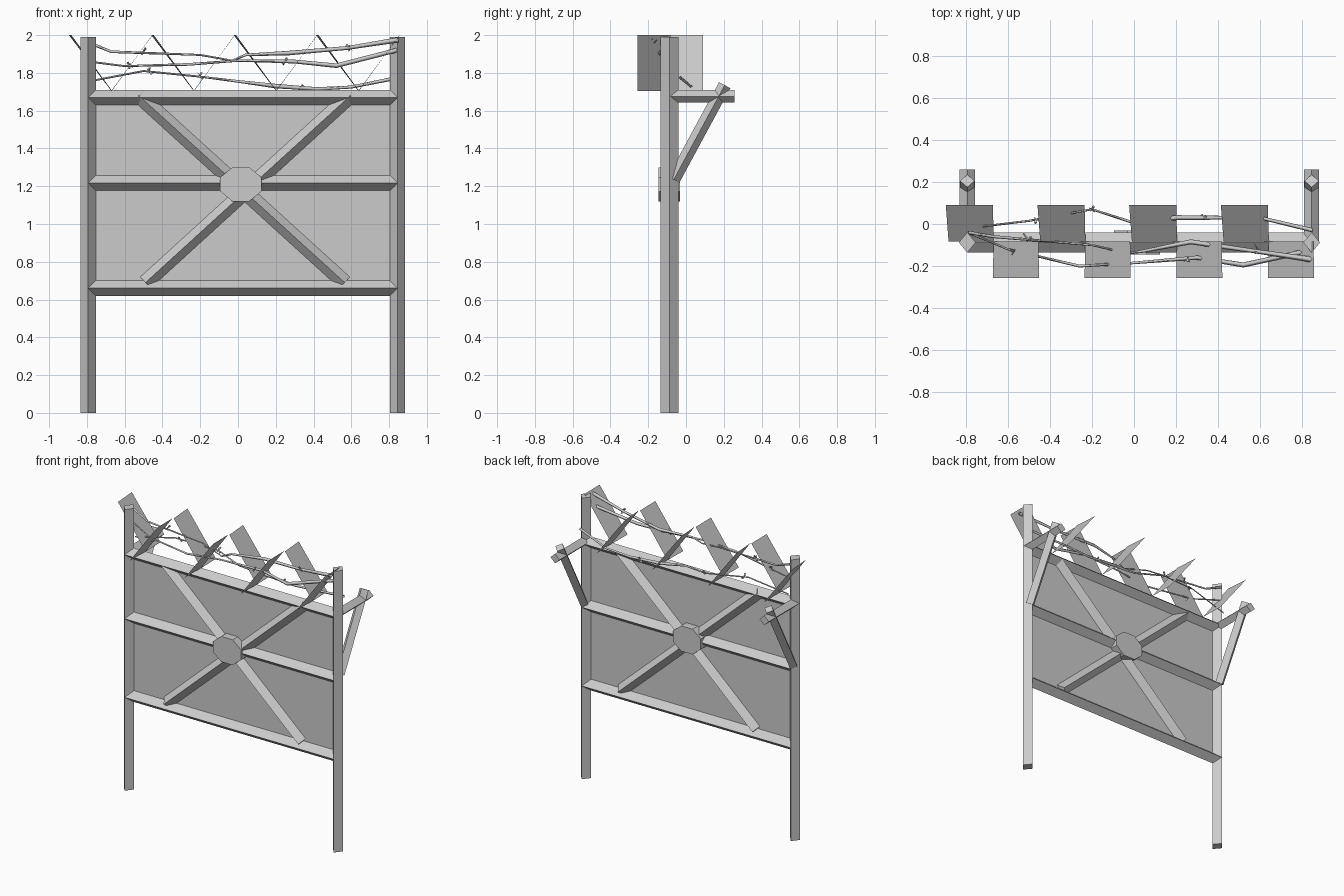
import bpy, bmesh, math
from mathutils import Vector

if "Cube" in bpy.data.objects:
    bpy.data.objects.remove(bpy.data.objects["Cube"])

XL, XR, XC, Y = -0.793, 0.845, 0.015, -0.088   # post centres, hub centre, fence plane


def make_object(name, bm):
    bmesh.ops.recalc_face_normals(bm, faces=bm.faces)
    mesh = bpy.data.meshes.new(name)
    bm.to_mesh(mesh)
    bm.free()
    ob = bpy.data.objects.new(name, mesh)
    bpy.context.collection.objects.link(ob)
    return ob


def beam(name, a, b, side, w, h):
    """Diamond-section timber from a to b; w is the half diagonal along side."""
    a, b, side = Vector(a), Vector(b), Vector(side)
    up = (b - a).normalized().cross(side).normalized()
    offsets = (side * w, up * h, -side * w, -up * h)
    bm = bmesh.new()
    r0 = [bm.verts.new(a + o) for o in offsets]
    r1 = [bm.verts.new(b + o) for o in offsets]
    for i in range(4):
        j = (i + 1) % 4
        bm.faces.new((r0[i], r0[j], r1[j], r1[i]))
    bm.faces.new(r0)
    bm.faces.new(r1)
    return make_object(name, bm)


def sheet(name, corners):
    bm = bmesh.new()
    bm.faces.new([bm.verts.new(c) for c in corners])
    return make_object(name, bm)


# Posts with rear brackets and braces
for tag, x in (("left", XL), ("right", XR)):
    beam(tag + "_post", (x, Y, 0), (x, Y, 1.99), (1, 0, 0), 0.04, 0.048)
    beam(tag + "_bracket", (x, Y, 1.676), (x, 0.258, 1.676), (1, 0, 0), 0.036, 0.034)
    beam(tag + "_brace", (x, -0.065, 1.235), (x, 0.205, 1.735), (1, 0, 0), 0.034, 0.034)

# Horizontal rails
for tag, z in (("bottom", 0.66), ("middle", 1.217), ("top", 1.67)):
    beam(tag + "_rail", (XL, Y, z), (XR, Y, z), (0, 1, 0), 0.048, 0.04)

# Crossing diagonals
beam("diagonal_falling", (-0.525, Y, 1.68), (0.565, Y, 0.69), (0, 1, 0), 0.045, 0.04)
beam("diagonal_rising", (-0.49, Y, 0.69), (0.595, Y, 1.68), (0, 1, 0), 0.045, 0.04)

# Octagonal hub
bpy.ops.mesh.primitive_cylinder_add(vertices=8, radius=1, depth=1,
                                    location=(XC, Y, 1.21),
                                    rotation=(math.pi / 2, 0, 0))
hub = bpy.context.object
hub.name = "centre_hub"
for v in hub.data.vertices:      # turn flat side up and widen slightly
    c, s = math.cos(math.pi / 8), math.sin(math.pi / 8)
    x, y = v.co.x, v.co.y
    v.co = ((x * c - y * s) * 0.118, (x * s + y * c) * 0.097, v.co.z * 0.115)

# Thin panel
sheet("panel", [(XL, Y, 0.66), (XR, Y, 0.66), (XR, Y, 1.67), (XL, Y, 1.67)])

# Slanted blades, alternating behind and in front of the rail
for i in range(4):
    x = -0.89 + i * 0.436
    sheet(f"rear_blade_{i + 1}", [(x - 0.005, 0.09, 2), (x + 0.219, 0.09, 1.705),
                                  (x + 0.223, -0.083, 1.705), (x + 0.008, -0.083, 2)])
    sheet(f"front_blade_{i + 1}", [(x + 0.222, -0.083, 1.705), (x + 0.436, -0.083, 2),
                                   (x + 0.438, -0.256, 2), (x + 0.219, -0.256, 1.705)])

# Sagging wires: x, y, z, radius
wires = {
    "upper_wire": [(-0.79, -0.04, 1.96, .008), (-0.67, -0.06, 1.912, .007),
                   (-0.2, -0.10, 1.895, .005), (-0.03, -0.14, 1.865, .005),
                   (0.04, -0.13, 1.895, .007), (0.27, -0.085, 1.905, .012),
                   (0.58, -0.13, 1.932, .01), (0.85, -0.17, 1.975, .014)],
    "middle_wire": [(-0.79, -0.04, 1.86, .005), (-0.6, -0.12, 1.836, .005),
                    (-0.26, -0.20, 1.845, .007), (0.0, -0.185, 1.865, .006),
                    (0.3, -0.16, 1.86, .01), (0.52, -0.195, 1.838, .012),
                    (0.84, -0.125, 1.92, .012)],
    "lower_wire": [(-0.79, -0.02, 1.755, .005), (-0.5, 0.015, 1.81, .005),
                   (-0.2, 0.07, 1.78, .005), (0.0, 0.005, 1.755, .007),
                   (0.2, 0.03, 1.73, .012), (0.42, 0.03, 1.715, .009),
                   (0.6, 0.03, 1.725, .008), (0.85, -0.03, 1.775, .01)],
}
for name, pts in wires.items():
    curve = bpy.data.curves.new(name, "CURVE")
    curve.dimensions = "3D"
    curve.bevel_depth = 1.0
    curve.bevel_resolution = 0
    spline = curve.splines.new("POLY")
    spline.points.add(len(pts) - 1)
    for p, (x, y, z, r) in zip(spline.points, pts):
        p.co = (x, y, z, 1)
        p.radius = r
    ob = bpy.data.objects.new(name, curve)
    bpy.context.collection.objects.link(ob)
    bpy.ops.object.select_all(action="DESELECT")
    ob.select_set(True)
    bpy.context.view_layer.objects.active = ob
    bpy.ops.object.convert(target="MESH")

# Small barbs on the wires
barbs = [(-0.5, -0.075, 1.915), (0.59, -0.135, 1.935), (-0.57, -0.13, 1.84),
         (0.25, -0.165, 1.862), (-0.47, 0.02, 1.81), (-0.2, 0.07, 1.785),
         (0.33, 0.03, 1.72)]
for i, p in enumerate(barbs):
    for j, tilt in enumerate((0.5, 2.6)):
        bpy.ops.mesh.primitive_cone_add(vertices=3, radius1=0.008, depth=0.045,
                                        location=p, rotation=(tilt, 0.6 * (-1) ** i, i))
        bpy.context.object.name = f"barb_{i + 1}_{j + 1}"
